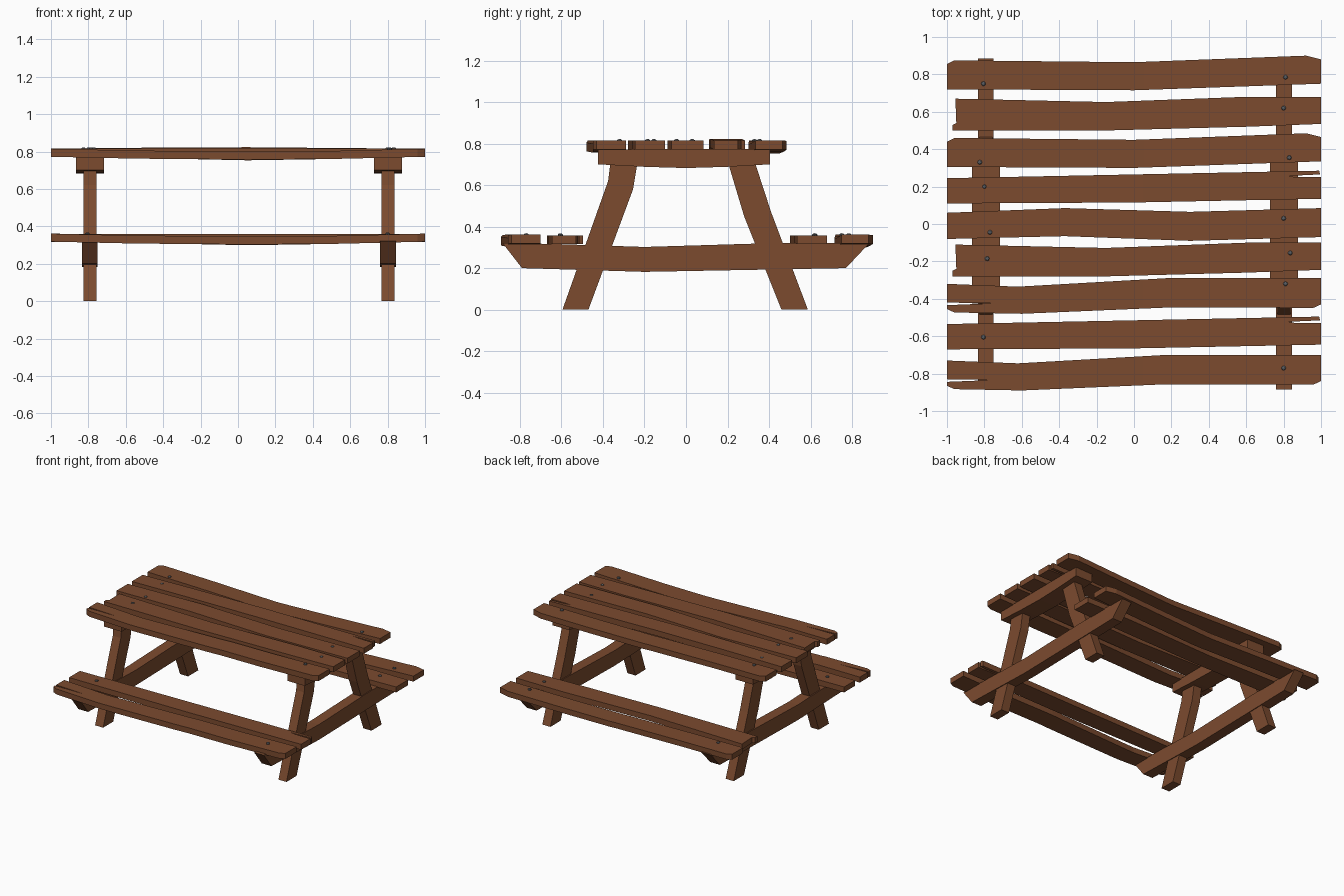
import bpy, bmesh
from mathutils import Vector

if "Cube" in bpy.data.objects:
    bpy.data.objects.remove(bpy.data.objects["Cube"])


def material(name, rgb):
    m = bpy.data.materials.new(name)
    m.diffuse_color = (*rgb, 1)
    m.use_nodes = True
    m.node_tree.nodes["Principled BSDF"].inputs["Base Color"].default_value = m.diffuse_color
    return m


wood = material("brown wood", (0.20, 0.070, 0.028))
metal = material("grey metal", (0.10, 0.11, 0.12))


def finish(bm, name, mat):
    bmesh.ops.recalc_face_normals(bm, faces=bm.faces)
    me = bpy.data.meshes.new(name)
    bm.to_mesh(me)
    bm.free()
    me.materials.append(mat)
    ob = bpy.data.objects.new(name, me)
    bpy.context.collection.objects.link(ob)
    return ob


def prism(points, direction):
    # closed solid from a flat outline
    bm = bmesh.new()
    face = bm.faces.new([bm.verts.new(p) for p in points])
    top = bmesh.ops.extrude_face_region(bm, geom=[face])["geom"]
    bmesh.ops.translate(bm, vec=direction,
                        verts=[v for v in top if isinstance(v, bmesh.types.BMVert)])
    return bm


def bend(x, curve):
    # height offset read off a polyline
    for (x0, z0), (x1, z1) in zip(curve, curve[1:]):
        if x <= x1:
            return z0 + (z1 - z0) * (x - x0) / (x1 - x0)
    return curve[-1][1]


def plank(name, outline, dy, z, curve):
    bm = prism([(x, y + dy, z) for x, y in outline], Vector((0, 0, 0.043)))
    for x in (-0.55, 0.05, 0.5):
        bmesh.ops.bisect_plane(bm, geom=bm.verts[:] + bm.edges[:] + bm.faces[:],
                               plane_co=(x, 0, 0), plane_no=(1, 0, 0))
    for v in bm.verts:
        v.co.z += bend(v.co.x, curve)
    bmesh.ops.triangulate(bm, faces=[f for f in bm.faces if len(f.verts) > 4])
    finish(bm, name, wood)


# plank outlines, each used for the table and a bench
clipped = [(-1, .305), (0, .30), (1, .335), (1, .465), (.92, .485), (0, .45),
           (-.96, .46), (-1, .44)]
chipped = [(-.97, -.28), (-.15, -.28), (.6, -.26), (1, -.245), (1, -.10), (.6, -.10),
           (-.15, -.128), (-.955, -.11), (-.95, -.24), (-.97, -.25)]
split_right = [(-1, .11), (0, .115), (1, .135), (1, .25), (.87, .25), (.82, .257),
               (.995, .265), (.99, .285), (0, .265), (-1, .245)]
wavy = [(-1, -.08), (-.37, -.065), (.3, -.09), (1, -.07), (1, .085), (.3, .065),
        (-.37, .085), (-1, .06)]
split_left = [(-1, -.455), (-.96, -.473), (-.6, -.48), (.17, -.447), (.96, -.448),
              (1, -.43), (1, -.29), (.17, -.29), (-.62, -.335), (-1, -.32),
              (-1, -.42), (-.75, -.424), (-1, -.434)]

dip = [(-1, 0), (-.55, -.006), (.05, -.019), (.5, -.012), (1, 0)]
sag = [(-1, 0), (-.55, -.010), (.05, -.015), (.5, -.012), (1, 0)]
rise = [(-1, 0), (-.55, .005), (.05, .008), (.5, .004), (1, 0)]
flat = [(-1, 0), (1, 0)]

T, B = 0.772, 0.318
plank("table_plank_back", clipped, 0, T, dip)
plank("table_plank_inner_back", split_right, 0, T, rise)
plank("table_plank_middle", wavy, 0, T, flat)
plank("table_plank_inner_front", chipped, 0, T, flat)
plank("table_plank_front", split_left, 0, T, sag)
plank("bench_plank_back_outer", clipped, .415, B, dip)
plank("bench_plank_back_inner", chipped, .78, B - .003, flat)
plank("bench_plank_front_inner", split_right, -.78, B - .003, flat)
plank("bench_plank_front_outer", split_left, -.41, B, sag)

# end frames: profile in the y-z plane, x start, thickness
frame = {
    "table_crossbeam": ([(-.425, .70), (-.2, .688), (0, .682), (.2, .688), (.405, .70),
                         (.405, .775), (-.425, .772)], .728, .15),
    "front_leg": ([(-.595, 0), (-.47, 0), (-.255, .58), (-.235, .70), (-.365, .70),
                   (-.375, .62)], .768, .070),
    "back_leg": ([(.46, 0), (.587, 0), (.41, .47), (.335, .70), (.205, .70),
                  (.28, .45)], .768, .070),
    "bench_beam": ([(-.79, .20), (-.2, .182), (.77, .20), (.885, .322), (.4, .320),
                    (-.2, .302), (-.6, .315), (-.885, .322)], .760, .084),
}
for side, shift in (("right", 0), ("left", -1.594)):
    for part, (prof, x, t) in frame.items():
        bm = prism([(x + shift, y, z) for y, z in prof], Vector((t, 0, 0)))
        bmesh.ops.triangulate(bm, faces=[f for f in bm.faces if len(f.verts) > 4])
        finish(bm, f"{part}_{side}", wood)

# nail heads
nails = [(-.805, .75), (.81, .785), (.80, .62), (-.825, .33), (.83, .355), (-.80, .20),
         (.80, .03), (-.77, -.045), (-.785, -.185), (.835, -.155), (.81, -.32),
         (-.805, -.605), (.80, -.77)]
for i, (x, y) in enumerate(nails):
    bm = bmesh.new()
    bmesh.ops.create_uvsphere(bm, u_segments=8, v_segments=5, radius=.013)
    bmesh.ops.scale(bm, vec=(1, 1, .7), verts=bm.verts)
    z = (T if abs(y) < .5 else B) + .041
    bmesh.ops.translate(bm, vec=(x, y, z), verts=bm.verts)
    finish(bm, f"nail_{i + 1}", metal)
